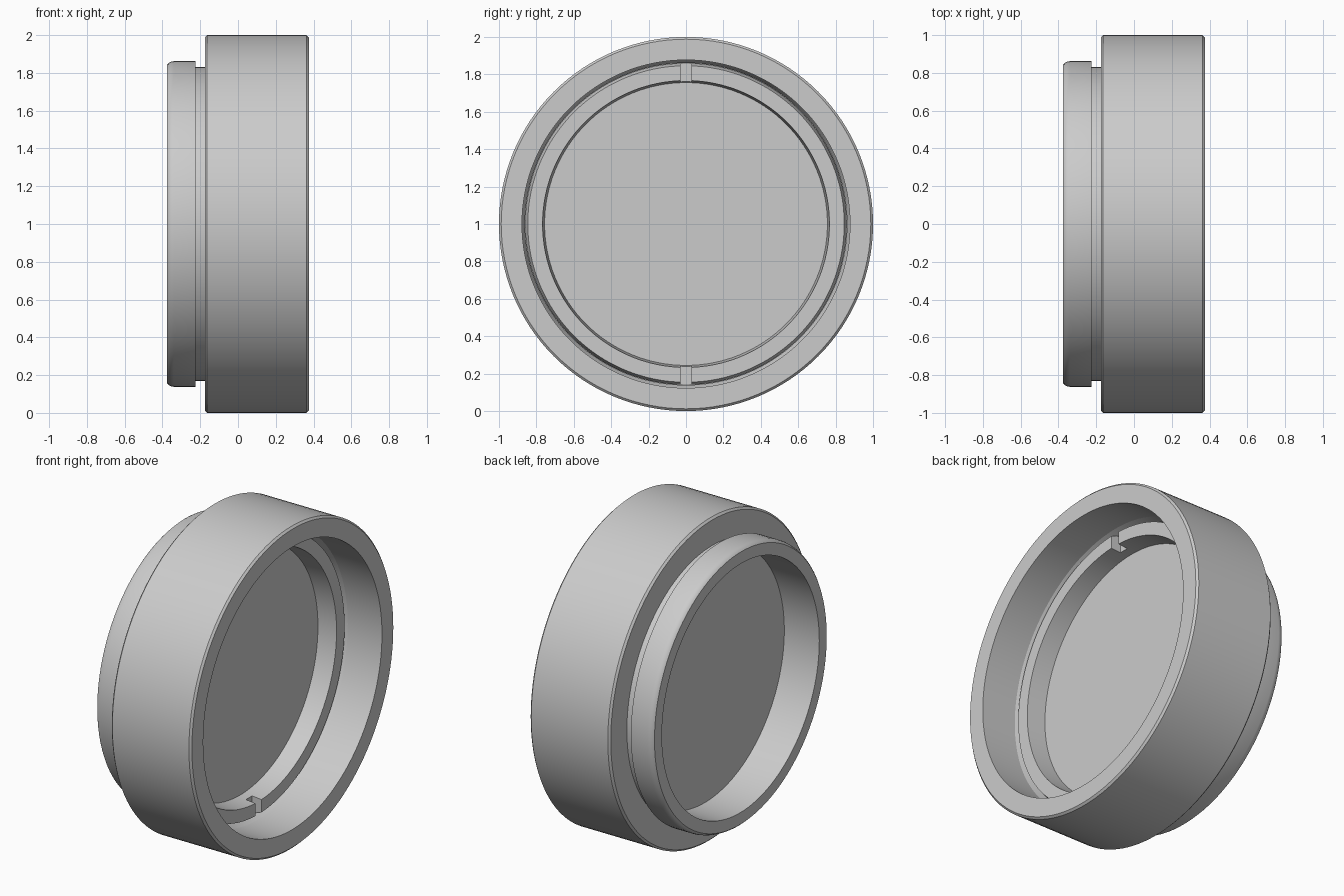
import bpy, bmesh, math
from mathutils import Matrix, Vector

cube = bpy.data.objects.get("Cube")
if cube:
    bpy.data.objects.remove(cube, do_unlink=True)

SEGMENTS = 128
AXIS_HEIGHT = 1.0

grey = bpy.data.materials.new("neutral grey")
grey.use_nodes = True
colour = (0.6, 0.6, 0.6, 1)
grey.diffuse_color = colour
grey.node_tree.nodes["Principled BSDF"].inputs["Base Color"].default_value = colour


def finish(name, bm):
    """Turn a bmesh into a named object with the shared material."""
    bmesh.ops.recalc_face_normals(bm, faces=bm.faces)
    mesh = bpy.data.meshes.new(name)
    bm.to_mesh(mesh)
    bm.free()
    mesh.materials.append(grey)
    obj = bpy.data.objects.new(name, mesh)
    bpy.context.collection.objects.link(obj)
    return obj


def lathe(name, profile):
    """Spin a closed (x, radius) outline about the horizontal axis."""
    bm = bmesh.new()
    verts = [bm.verts.new((x, 0, r)) for x, r in profile]
    edges = [bm.edges.new((v, verts[(i + 1) % len(verts)])) for i, v in enumerate(verts)]
    bmesh.ops.spin(bm, geom=verts + edges, cent=(0, 0, 0), axis=(1, 0, 0),
                   angle=math.tau, steps=SEGMENTS, use_merge=True)
    bmesh.ops.remove_doubles(bm, verts=bm.verts, dist=1e-5)
    bmesh.ops.translate(bm, vec=(0, 0, AXIS_HEIGHT), verts=bm.verts)
    return finish(name, bm)


def smooth(obj, angle):
    bpy.ops.object.select_all(action="DESELECT")
    obj.select_set(True)
    bpy.context.view_layer.objects.active = obj
    bpy.ops.object.shade_smooth_by_angle(angle=math.radians(angle))


# Housing: wide barrel, undercut, rounded mounting collar, and a bore that tapers to its seat
housing = lathe("housing", [
    (0.375, 0.877), (0.375, 0.988), (0.363, 1.0), (-0.163, 1.0), (-0.175, 0.988),
    (-0.175, 0.83), (-0.225, 0.83), (-0.225, 0.862), (-0.34, 0.862), (-0.355, 0.859),
    (-0.367, 0.853), (-0.375, 0.845), (-0.375, 0.772), (-0.135, 0.772),
    (-0.135, 0.861), (0.1, 0.861), (0.14, 0.877)])

# Retaining ring with a drafted hole and a bevelled rim, leaving a groove against the bore
ring = lathe("retaining_ring", [
    (0.02, 0.756), (0.14, 0.767), (0.14, 0.846), (0.1, 0.86), (0.02, 0.86)])

# Two spanner slots across the ring, top and bottom
bm = bmesh.new()
for side in (-1, 1):
    place = Matrix.Translation(Vector((0.14, 0, AXIS_HEIGHT + side * 0.81)))
    bmesh.ops.create_cube(bm, size=1, matrix=place @ Matrix.Diagonal((0.13, 0.06, 0.16, 1)))
cutter = finish("slot_cutter", bm)
cutter.hide_render = True
cut = ring.modifiers.new("slots", "BOOLEAN")
cut.operation = "DIFFERENCE"
cut.solver = "EXACT"
cut.object = cutter

# Apply the slots so that the cutter can be dropped
bpy.context.view_layer.objects.active = ring
bpy.ops.object.modifier_apply(modifier=cut.name)
bpy.data.objects.remove(cutter, do_unlink=True)

# Flat disc filling the bore
bm = bmesh.new()
bmesh.ops.create_cone(bm, cap_ends=True, segments=SEGMENTS, radius1=0.86, radius2=0.86,
                      depth=0.155, matrix=Matrix.Translation((-0.0575, 0, AXIS_HEIGHT))
                      @ Matrix.Rotation(math.pi / 2, 4, "Y"))
disc = finish("filter_disc", bm)

for part in (housing, ring, disc):
    smooth(part, 20)
